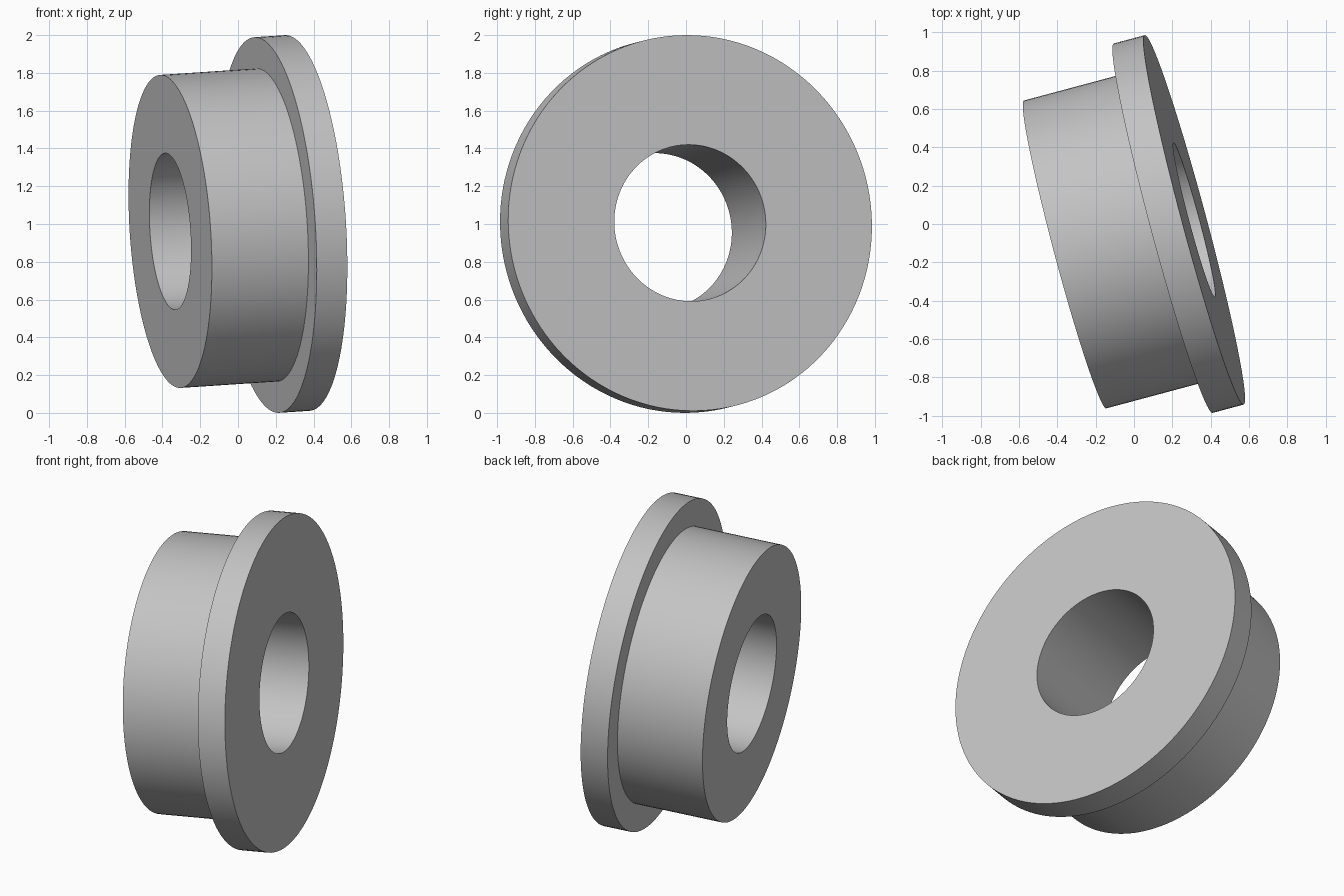
import bpy
import bmesh
import math
from mathutils import Vector, Matrix

cube = bpy.data.objects.get("Cube")
if cube:
    bpy.data.objects.remove(cube, do_unlink=True)

# Plain grey material
grey = bpy.data.materials.new("plain grey")
grey.use_nodes = True
colour = (0.55, 0.55, 0.55, 1)
grey.diffuse_color = colour
grey.node_tree.nodes["Principled BSDF"].inputs["Base Color"].default_value = colour

# Main dimensions
FLANGE_R, BODY_R, BORE_R = 0.9966, 0.8305, 0.4153
FLANGE_T, LENGTH = 0.168, 0.698
SIDES = 128

# Closed cross-section (radius, distance along the axis, zero at the flange face)
profile = [
    (BORE_R, 0), (FLANGE_R, 0), (FLANGE_R, -FLANGE_T),
    (BODY_R, -FLANGE_T), (BODY_R, -LENGTH), (BORE_R, -LENGTH),
]

# Revolve the section into a flanged bushing
bm = bmesh.new()
rings = []
for i in range(SIDES):
    a = math.tau * i / SIDES
    rings.append([bm.verts.new((r * math.cos(a), r * math.sin(a), h)) for r, h in profile])
for i, ring in enumerate(rings):
    following = rings[(i + 1) % SIDES]
    for j in range(len(profile)):
        k = (j + 1) % len(profile)
        bm.faces.new((ring[j], ring[k], following[k], following[j]))
bmesh.ops.recalc_face_normals(bm, faces=bm.faces)

# Tilt the axis and place the flange face
axis = Vector((0.964, 0.258, 0.064)).normalized()
tilt = axis.to_track_quat("Z", "Y").to_matrix().to_4x4()
bm.transform(Matrix.Translation((0.314, 0.0215, 1.0054)) @ tilt)

mesh = bpy.data.meshes.new("flanged_bushing")
bm.to_mesh(mesh)
bm.free()
mesh.materials.append(grey)
bushing = bpy.data.objects.new("flanged_bushing", mesh)
bpy.context.collection.objects.link(bushing)

# Smooth round walls with sharp rims
bpy.ops.object.select_all(action="DESELECT")
bushing.select_set(True)
bpy.context.view_layer.objects.active = bushing
bpy.ops.object.shade_smooth_by_angle(angle=math.radians(30))
